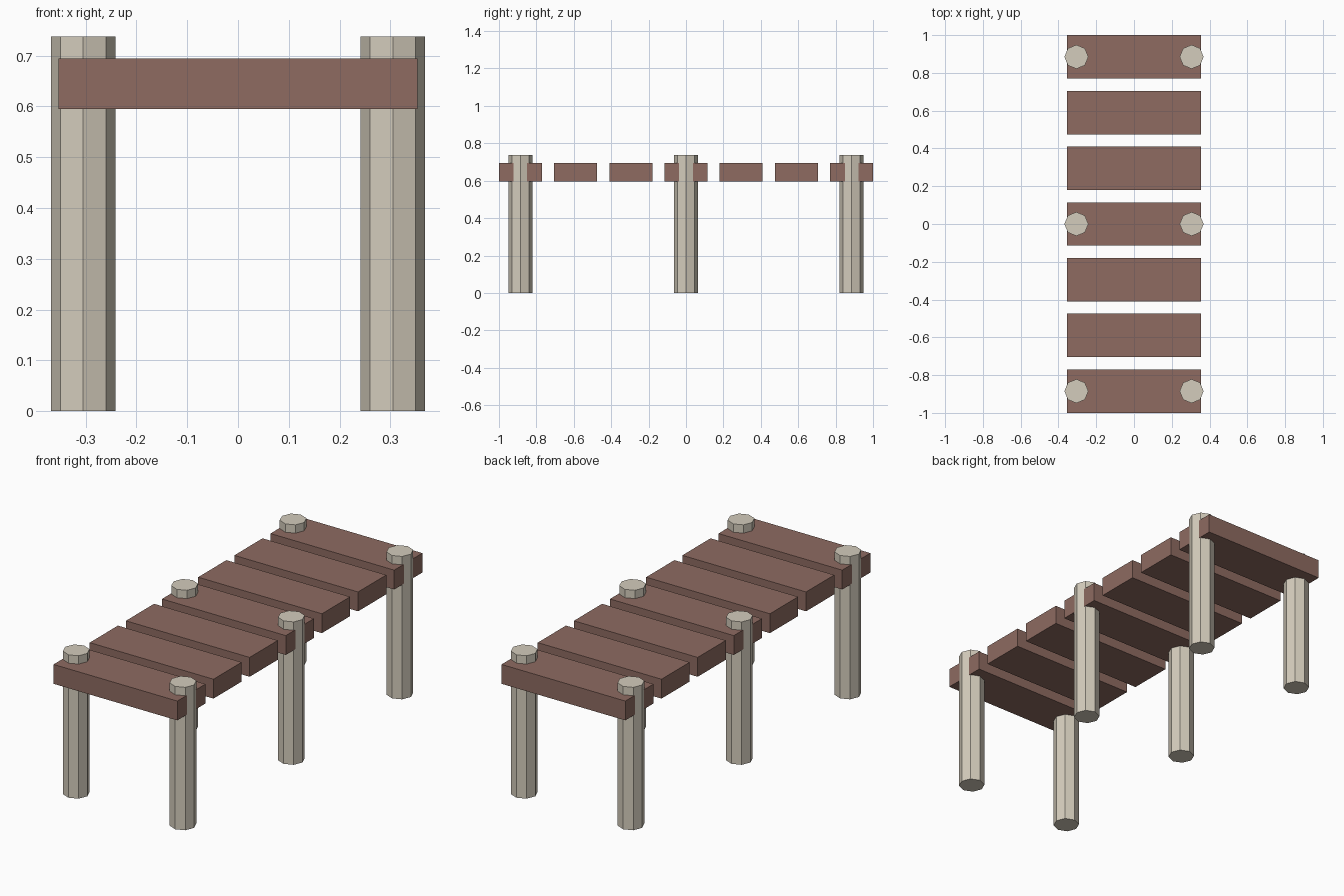
import bpy
from math import pi

if "Cube" in bpy.data.objects:
    bpy.data.objects.remove(bpy.data.objects["Cube"])


def material(name, rgb):
    def lin(c):
        c /= 255
        return c / 12.92 if c <= 0.04045 else ((c + 0.055) / 1.055) ** 2.4
    m = bpy.data.materials.new(name)
    m.diffuse_color = (*[lin(c) for c in rgb], 1)
    m.use_nodes = True
    m.node_tree.nodes["Principled BSDF"].inputs["Base Color"].default_value = m.diffuse_color
    return m


plank_brown = material("plank_brown", (142, 107, 97))
post_beige = material("post_beige", (212, 204, 188))

PITCH = 0.295

# Seven deck planks
for i in range(7):
    bpy.ops.mesh.primitive_cube_add(size=1, location=(0, (i - 3) * PITCH, 0.645))
    plank = bpy.context.object
    plank.name = f"plank_{i + 1}"
    plank.scale = (0.707, 0.23, 0.1)
    plank.data.materials.append(plank_brown)

# Octagonal posts through the first, middle and last planks, corners on the axes
for row in (-1, 0, 1):
    for side, label in ((-1, "left"), (1, "right")):
        bpy.ops.mesh.primitive_cylinder_add(
            vertices=8, radius=0.0635, depth=0.738,
            location=(side * 0.305, row * 3 * PITCH, 0.369))
        post = bpy.context.object
        post.name = f"{label}_post_{row + 2}"
        post.data.materials.append(post_beige)
